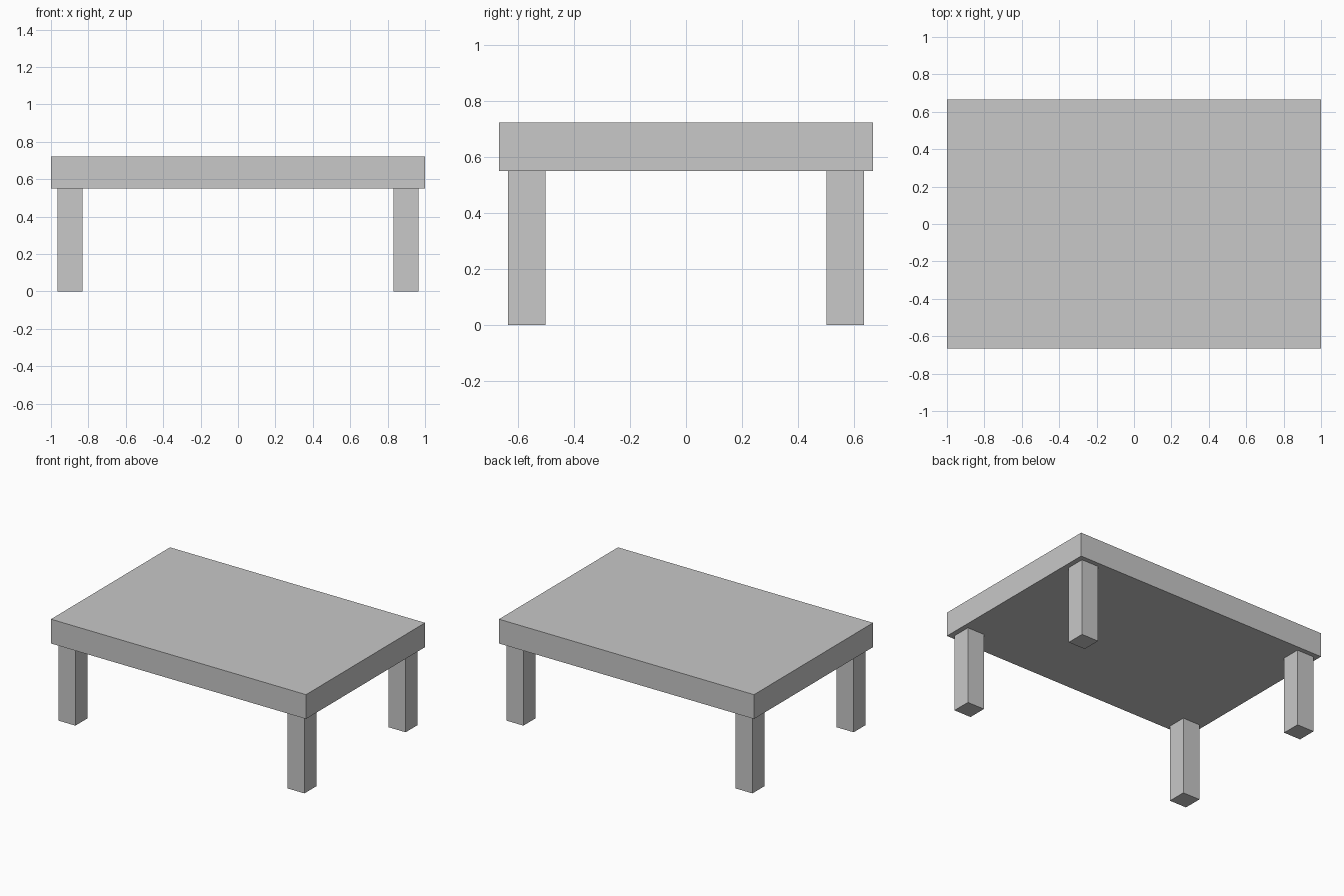
import bpy

if "Cube" in bpy.data.objects:
    bpy.data.objects.remove(bpy.data.objects["Cube"])

grey = bpy.data.materials.new("plain grey")
grey.diffuse_color = (0.58, 0.58, 0.58, 1)
grey.use_nodes = True
grey.node_tree.nodes["Principled BSDF"].inputs["Base Color"].default_value = grey.diffuse_color


def box(name, center, size):
    bpy.ops.mesh.primitive_cube_add(size=1, location=center)
    ob = bpy.context.object
    ob.name = name
    ob.scale = size
    bpy.ops.object.transform_apply(location=False, rotation=False, scale=True)
    ob.data.materials.append(grey)
    return ob


LEG_HEIGHT = 0.55
TOP_THICKNESS = 0.172
LEG_WIDTH = 0.133

# thick table top
box("table_top", (0, 0, LEG_HEIGHT + TOP_THICKNESS / 2), (2, 1.333, TOP_THICKNESS))

# four square legs, slightly inset from the corners
for side, sx in (("left", -1), ("right", 1)):
    for end, sy in (("front", -1), ("back", 1)):
        box(f"{end}_{side}_leg", (sx * 0.898, sy * 0.567, LEG_HEIGHT / 2),
            (LEG_WIDTH, LEG_WIDTH, LEG_HEIGHT))
